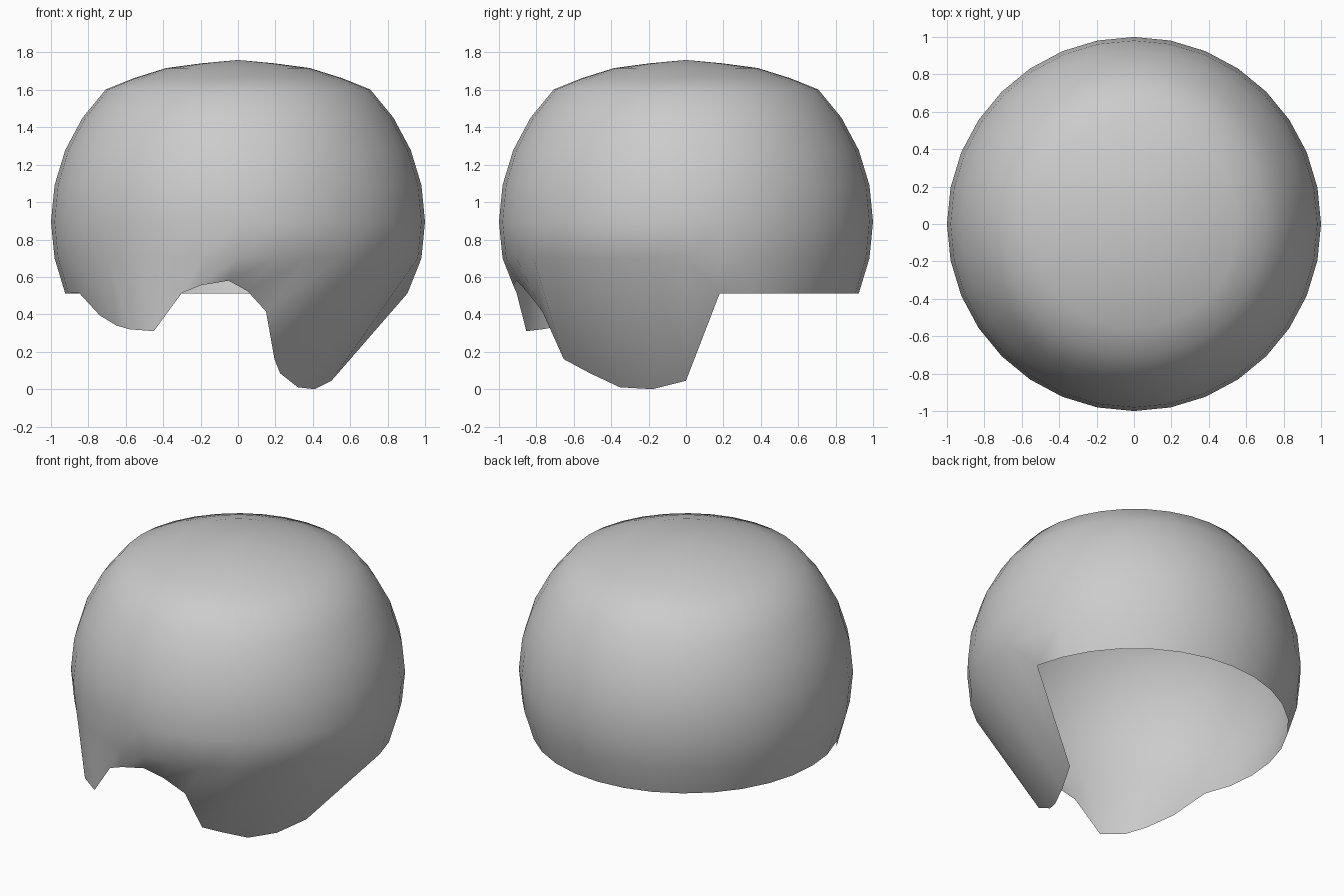
import bpy, bmesh, math

if "Cube" in bpy.data.objects:
    bpy.data.objects.remove(bpy.data.objects["Cube"])

N = 32
STEP = 2 * math.pi / N
CZ = 0.9

# Ring profile (radius, height): flattened crown, then a spherical side
profile = [(0.195, 1.747), (0.383, 1.722), (0.556, 1.668)]
for k in range(4, -3, -1):
    a = k * STEP
    profile.append((math.cos(a), CZ + math.sin(a)))

# Front hem from the right side round to the left: (x, z) per segment
hem = [(0.5, 0.05), (0.41, 0.005), (0.32, 0.015), (0.225, 0.09), (0.195, 0.165),
       (0.15, 0.42), (0.05, 0.53), (-0.05, 0.585), (-0.2, 0.56), (-0.3, 0.52),
       (-0.45, 0.315), (-0.58, 0.325), (-0.65, 0.345), (-0.74, 0.40), (-0.85, 0.52)]

bm = bmesh.new()
rings = []
for r, z in profile:
    rings.append([bm.verts.new((r * math.cos(i * STEP), -r * math.sin(i * STEP), z))
                  for i in range(N)])

# Pull the front hem into two swept locks
for v, (x, z) in zip(rings[-1], hem):
    v.co.x, v.co.z = x, z
rings[-1][0].co.y = 0
lowest = min(v.co.z for v in rings[-1])

# Crown cap and side faces
top = bm.verts.new((0, 0, 1.765))
for i in range(N):
    j = (i + 1) % N
    bm.faces.new((top, rings[0][j], rings[0][i]))
    for n, (a, b) in enumerate(zip(rings, rings[1:])):
        if n == len(rings) - 2 and (i < 15 or i == N - 1):
            # swept locks split along the fall of the hair
            bm.faces.new((a[i], a[j], b[i]))
            bm.faces.new((a[j], b[j], b[i]))
        else:
            bm.faces.new((a[i], a[j], b[j], b[i]))
for v in bm.verts:
    v.co.z -= lowest
bmesh.ops.recalc_face_normals(bm, faces=bm.faces[:])
if sum(f.normal.dot(f.calc_center_median() - top.co * 0.5) for f in bm.faces) < 0:
    bmesh.ops.reverse_faces(bm, faces=bm.faces[:])
for f in bm.faces:
    f.smooth = True

mesh = bpy.data.meshes.new("hair_shell")
bm.to_mesh(mesh)
bm.free()
hair = bpy.data.objects.new("hair_shell", mesh)
bpy.context.collection.objects.link(hair)
